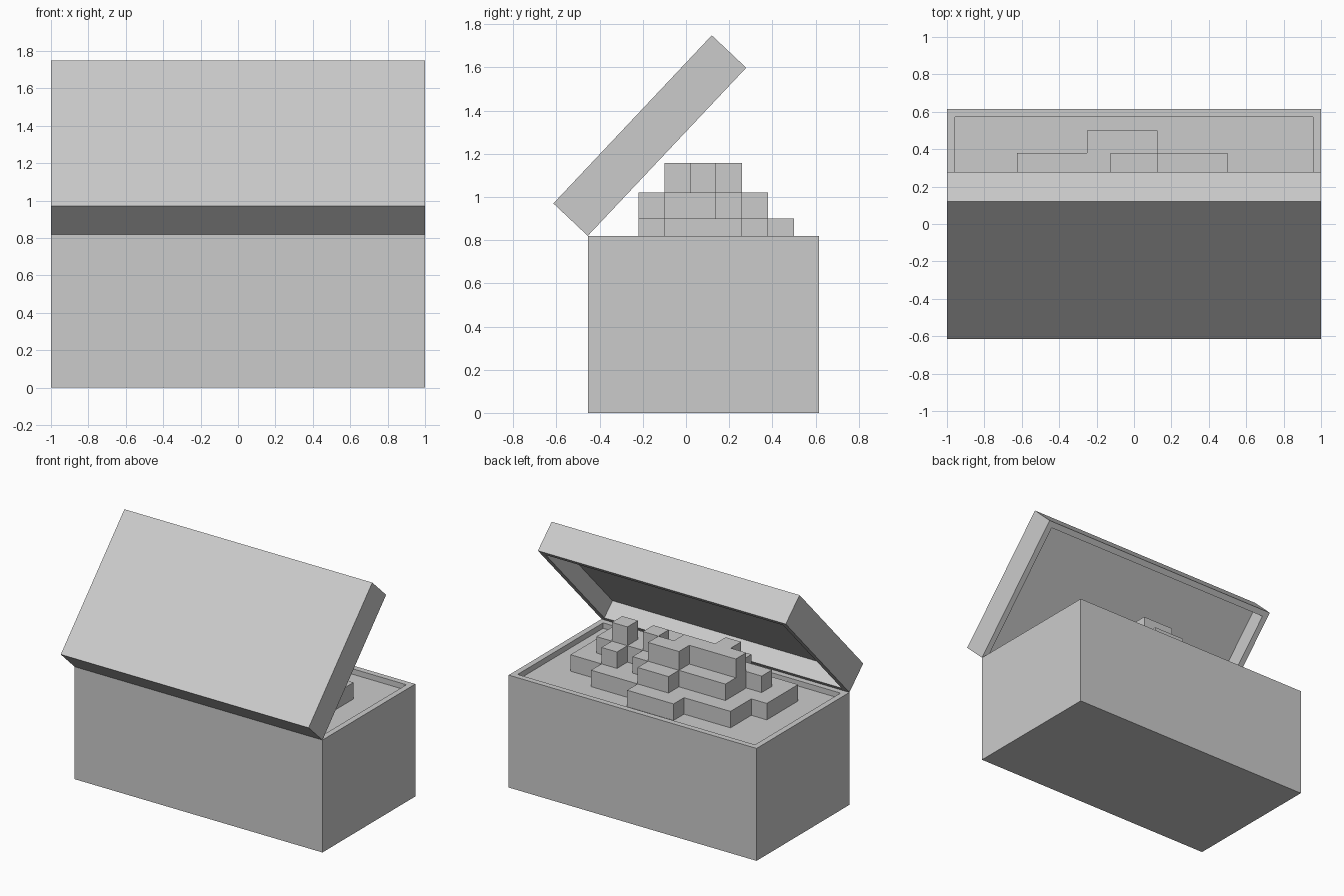
import bpy, bmesh, math
from mathutils import Vector

if "Cube" in bpy.data.objects:
    bpy.data.objects.remove(bpy.data.objects["Cube"])

WALL = 0.06


def add_object(name, bm):
    mesh = bpy.data.meshes.new(name)
    bmesh.ops.recalc_face_normals(bm, faces=bm.faces)
    bm.to_mesh(mesh)
    bm.free()
    obj = bpy.data.objects.new(name, mesh)
    bpy.context.collection.objects.link(obj)
    return obj


def open_box(name, depth, height, y0, mouth, recess):
    """Box standing on z = 0 with a recess on its top (1) or bottom (-1)."""
    bm = bmesh.new()
    bmesh.ops.create_cube(bm, size=1)
    for v in bm.verts:
        v.co = Vector((v.co.x * 2, y0 + (v.co.y + 0.5) * depth, (v.co.z + 0.5) * height))
    bm.normal_update()
    face = max(bm.faces, key=lambda f: f.normal.z * mouth)
    bmesh.ops.inset_individual(bm, faces=[face], thickness=WALL)
    inner = bmesh.ops.extrude_discrete_faces(bm, faces=[face])["faces"][0]
    bmesh.ops.translate(bm, verts=inner.verts, vec=(0, 0, -mouth * recess))
    return add_object(name, bm)


# Chest body: the shallow recess floor is the level surface of the contents
open_box("chest_body", 1.07, 0.82, -0.455, 1, 0.04)

# Hollow lid, swung open about its hinge edge
lid = open_box("chest_lid", 1.07, 0.219, 0, -1, 0.13)
lid.location = (0, -0.455, 0.82)
lid.rotation_euler.x = math.radians(46.7)

# Stepped heap of contents: per layer, row -> x spans in cells
layers = [
    {0: [(-6, 4)], 1: [(-6, 6)], 2: [(-6, 6)], 3: [(-5, 6)], 4: [(-5, 4)], 5: [(-2, 1)]},
    {0: [(-3, 3)], 1: [(-5, 5)], 2: [(-4, 5)], 3: [(-4, 2), (3, 4)], 4: [(-1, 1)]},
    {1: [(-3, -2)], 2: [(-4, 0), (1, 2), (3, 4)], 3: [(-1, 1)]},
]
levels = [0.78, 0.9, 1.02, 1.157]
cells = {(x, y, z) for z, rows in enumerate(layers) for y, spans in rows.items()
         for a, b in spans for x in range(a, b)}

bm = bmesh.new()
for cell in cells:
    for axis in range(3):
        for side in (0, 1):
            neighbour = list(cell)
            neighbour[axis] += 2 * side - 1
            if tuple(neighbour) in cells or neighbour[2] < 0:
                continue
            corners = []
            for p, q in ((0, 0), (1, 0), (1, 1), (0, 1)):
                c = list(cell)
                c[axis] += side
                c[(axis + 1) % 3] += p
                c[(axis + 2) % 3] += q
                corners.append(bm.verts.new((c[0] * 0.125, -0.22 + c[1] * 0.12, levels[c[2]])))
            bm.faces.new(corners if side else corners[::-1])
bmesh.ops.remove_doubles(bm, verts=bm.verts, dist=0.001)
bmesh.ops.dissolve_limit(bm, angle_limit=0.01, verts=bm.verts, edges=bm.edges)
add_object("heap_of_contents", bm)
